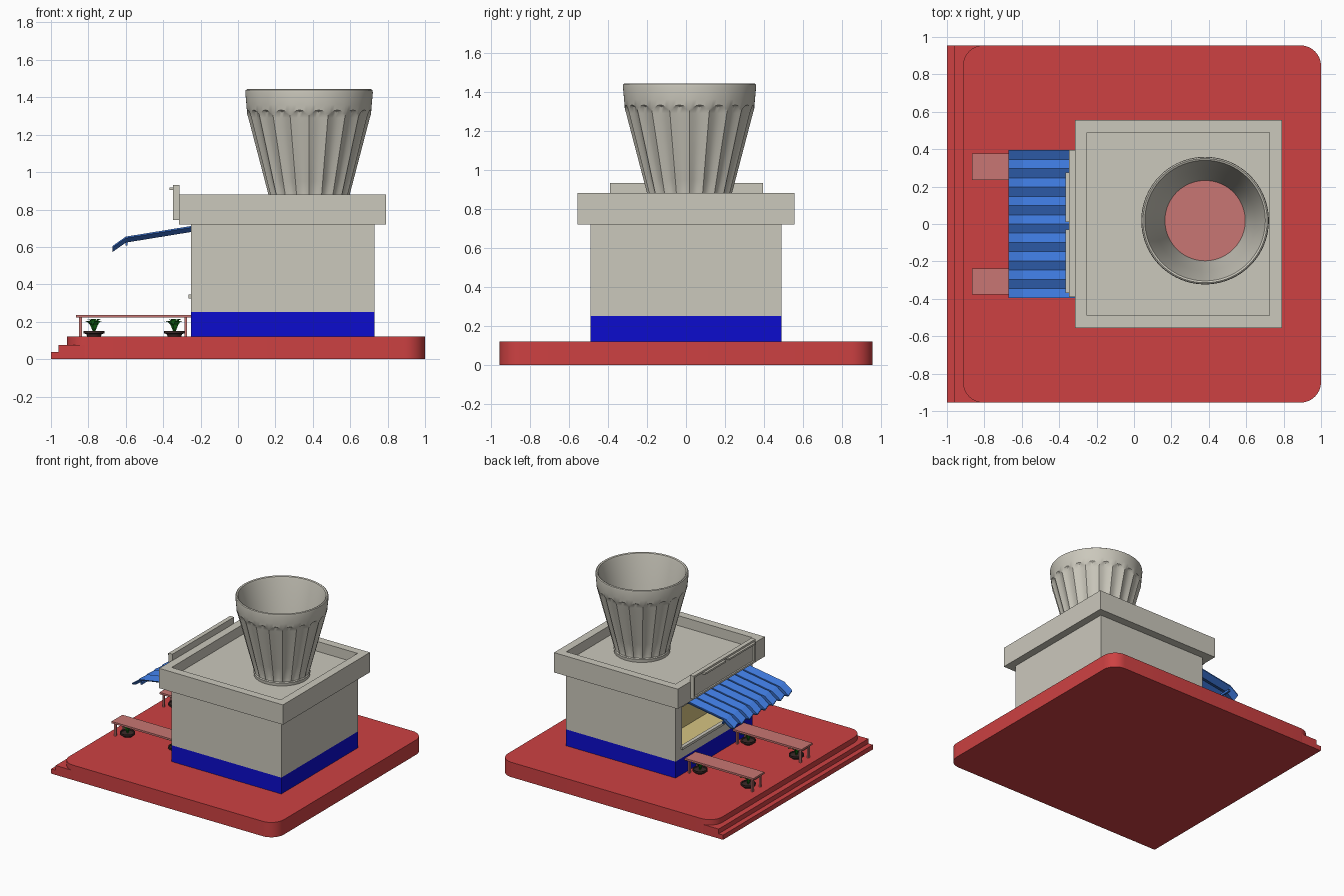
import bpy, bmesh, math
from math import sin, cos, pi

if "Cube" in bpy.data.objects:
    bpy.data.objects.remove(bpy.data.objects["Cube"])


def material(name, rgb):
    m = bpy.data.materials.new(name)
    lin = [((c / 255 + 0.055) / 1.055) ** 2.4 if c > 10 else c / 255 / 12.92 for c in rgb]
    m.diffuse_color = (*lin, 1)
    m.use_nodes = True
    m.node_tree.nodes["Principled BSDF"].inputs["Base Color"].default_value = m.diffuse_color
    return m


RED = material("red", (205, 65, 66))
STONE = material("stone_grey", (203, 200, 188))
BLUE = material("deep_blue", (12, 12, 205))
AWNING = material("awning_blue", (60, 118, 215))
TAN = material("tan", (214, 196, 130))
PINK = material("dusty_pink", (200, 118, 115))
POT = material("dark_brown", (60, 42, 40))
GREEN = material("leaf_green", (25, 125, 25))


def mesh_object(name, verts, faces, mat, smooth=None):
    me = bpy.data.meshes.new(name)
    me.from_pydata(verts, [], faces)
    bm = bmesh.new()
    bm.from_mesh(me)
    bmesh.ops.recalc_face_normals(bm, faces=bm.faces)
    bm.to_mesh(me)
    bm.free()
    me.materials.append(mat)
    ob = bpy.data.objects.new(name, me)
    bpy.context.collection.objects.link(ob)
    if smooth:
        bpy.ops.object.select_all(action='DESELECT')
        ob.select_set(True)
        bpy.context.view_layer.objects.active = ob
        bpy.ops.object.shade_smooth_by_angle(angle=math.radians(smooth))
    return ob


def prism(name, outline, z0, z1, mat, smooth=None):
    n = len(outline)
    verts = [(x, y, z) for z in (z0, z1) for x, y in outline]
    faces = [tuple(range(n)), tuple(range(n, 2 * n))]
    faces += [(i, (i + 1) % n, n + (i + 1) % n, n + i) for i in range(n)]
    return mesh_object(name, verts, faces, mat, smooth)


def box(name, x0, x1, y0, y1, z0, z1, mat):
    return prism(name, [(x0, y0), (x1, y0), (x1, y1), (x0, y1)], z0, z1, mat)


def loft(name, rings, mat, smooth=None, caps=True):
    n = len(rings[0])
    verts = [v for r in rings for v in r]
    faces = [(k * n + i, k * n + (i + 1) % n, (k + 1) * n + (i + 1) % n, (k + 1) * n + i)
             for k in range(len(rings) - 1) for i in range(n)]
    if caps:
        faces += [tuple(range(n)), tuple(range(len(verts) - n, len(verts)))]
    return mesh_object(name, verts, faces, mat, smooth)


def circle(cx, cy, z, r, n):
    return [(cx + r * cos(2 * pi * i / n), cy + r * sin(2 * pi * i / n), z) for i in range(n)]


# Rounded ground slab and two front steps
R = 0.11
outline = []
for cx, cy, a in ((1 - R, 0.955 - R, 0), (-0.915 + R, 0.955 - R, 90),
                  (-0.915 + R, -0.955 + R, 180), (1 - R, -0.955 + R, 270)):
    for i in range(9):
        t = math.radians(a + i * 90 / 8)
        outline.append((cx + R * cos(t), cy + R * sin(t)))
prism("ground_slab", outline, 0, 0.12, RED, 30)
box("lower_step", -1, -0.82, -0.955, 0.955, 0, 0.038, RED)
box("upper_step", -0.96, -0.82, -0.955, 0.955, 0, 0.076, RED)

# Building: blue plinth, walls around the serving window
W = 0.49
box("blue_plinth", -0.25, 0.73, -W, W, 0.12, 0.252, BLUE)
box("rear_wall_block", -0.05, 0.73, -W, W, 0.252, 0.72, STONE)
box("window_bottom_wall", -0.25, -0.05, -W, W, 0.252, 0.33, STONE)
box("window_lintel", -0.25, -0.05, -W, W, 0.66, 0.72, STONE)
for s, side in ((1, "left"), (-1, "right")):
    y0, y1 = sorted((s * 0.41, s * W))
    box(side + "_window_jamb", -0.25, -0.05, y0, y1, 0.33, 0.66, STONE)
    y0, y1 = sorted((s * 0.41, s * 0.404))
    box(side + "_window_lining", -0.235, -0.05, y0, y1, 0.33, 0.66, TAN)
box("window_back_panel", -0.058, -0.05, -0.41, 0.41, 0.33, 0.66, TAN)
box("window_floor_lining", -0.235, -0.05, -0.41, 0.41, 0.33, 0.336, TAN)
box("window_sill", -0.265, -0.235, -0.42, 0.42, 0.325, 0.345, STONE)

# Flat roof with parapet
box("roof_deck", -0.315, 0.79, -0.555, 0.555, 0.72, 0.80, STONE)
for s, side in ((1, "left"), (-1, "right")):
    y0, y1 = sorted((s * W, s * 0.555))
    box(side + "_parapet", -0.315, 0.79, y0, y1, 0.80, 0.88, STONE)
box("front_parapet", -0.315, -0.25, -W, W, 0.80, 0.88, STONE)
box("rear_parapet", 0.725, 0.79, -W, W, 0.80, 0.88, STONE)

# Plain sign board with raised border and a ledge in two lengths
box("sign_board", -0.335, -0.312, -0.39, 0.395, 0.745, 0.932, STONE)
for z in (0.745, 0.917):
    box("sign_border_rail", -0.347, -0.33, -0.39, 0.395, z, z + 0.015, STONE)
for y in (-0.39, 0.38):
    box("sign_border_post", -0.347, -0.33, y, y + 0.015, 0.76, 0.917, STONE)
for y0, y1 in ((-0.37, -0.03), (0.01, 0.275)):
    box("sign_ledge", -0.365, -0.334, y0, y1, 0.903, 0.917, STONE)

# Folded corrugated awning
path = [(-0.25, 0.700), (-0.60, 0.643), (-0.672, 0.592)]
N = 16
verts, faces = [], []
for dz in (0, -0.008):
    for x, z in path:
        for j in range(N + 1):
            verts.append((x, -0.395 + 0.79 * j / N, z + dz + (0.012 if j % 2 == 0 else -0.012)))
S, L = N + 1, 3 * (N + 1)
for k in range(2):
    for j in range(N):
        q = (k * S + j, k * S + j + 1, (k + 1) * S + j + 1, (k + 1) * S + j)
        faces += [q, tuple(v + L for v in q)]
    for j in (0, N):
        a, b = k * S + j, (k + 1) * S + j
        faces.append((a, b, b + L, a + L))
for k in (0, 2):
    for j in range(N):
        a = k * S + j
        faces.append((a, a + 1, a + 1 + L, a + L))
mesh_object("corrugated_awning", verts, faces, AWNING)
box("awning_support_bar", -0.602, -0.59, -0.385, 0.385, 0.608, 0.625, AWNING)

# Fluted cup on the roof
CX, CY, FL, SEG = 0.38, 0.018, 20, 6
n = FL * SEG


def fluted(z, r, depth):
    ring = []
    for i in range(n):
        t = (i % SEG) / SEG
        rr = r - depth * sin(pi * t)
        a = 2 * pi * i / n
        ring.append((CX + rr * cos(a), CY + rr * sin(a), z))
    return ring


rings = [circle(CX, CY, 0.80, 0.205, n), circle(CX, CY, 0.825, 0.208, n), fluted(0.832, 0.205, 0.004)]
for z in (0.86, 0.95, 1.05, 1.15, 1.25, 1.29):
    rings.append(fluted(z, 0.212 + (z - 0.86) * 0.262, 0.014))
# arched flute tops: the ring rises in the middle of each flute
rings.append([(x, y, 1.30 + 0.022 * sin(pi * (i % SEG) / SEG))
              for i, (x, y, z) in enumerate(fluted(1.31, 0.328, 0.010))])
rings.append([(x, y, 1.31 + 0.022 * sin(pi * (i % SEG) / SEG))
              for i, (x, y, z) in enumerate(circle(CX, CY, 1.32, 0.331, n))])
for z, r in ((1.36, 0.335), (1.425, 0.341), (1.438, 0.339), (1.443, 0.332), (1.438, 0.322),
             (1.42, 0.316), (1.2, 0.268), (0.955, 0.214), (0.95, 0.205)):
    rings.append(circle(CX, CY, z, r, n))
loft("fluted_cup", rings, STONE, 35)
prism("cup_filling", [p[:2] for p in circle(CX, CY, 0, 0.215, 48)], 0.951, 0.958, PINK)


# Potted plant: tapered pot with arching leaves
def plant(x, y):
    loft("plant_pot", [circle(x, y, 0.12, 0.036, 16), circle(x, y, 0.135, 0.042, 16),
                       circle(x, y, 0.137, 0.056, 16), circle(x, y, 0.15, 0.056, 16),
                       circle(x, y, 0.15, 0.048, 16), circle(x, y, 0.143, 0.046, 16)], POT, 30)
    v, f = [], []
    for k in range(9):
        a = 2 * pi * k / 9 + 0.2
        reach, top = (0.065, 0.205) if k % 2 else (0.04, 0.215)
        b = len(v)
        for t, w in ((0, 0.006), (0.35, 0.013), (0.7, 0.012), (1, 0.001)):
            d = reach * t ** 1.3
            z = 0.143 + (top - 0.143) * sin(t * 2.0) / sin(pi / 2)
            for s in (-1, 1):
                v.append((x + d * cos(a) - s * w * sin(a), y + d * sin(a) + s * w * cos(a), z))
        f += [(b + 2 * i, b + 2 * i + 1, b + 2 * i + 3, b + 2 * i + 2) for i in range(3)]
    mesh_object("plant_leaves", v, f, GREEN)


# Two benches with legs, plants underneath
for yc in (0.306, -0.308):
    box("bench_top", -0.865, -0.252, yc - 0.07, yc + 0.07, 0.222, 0.237, PINK)
    for x in (-0.85, -0.287):
        for y in (yc - 0.058, yc + 0.043):
            box("bench_leg", x, x + 0.015, y, y + 0.015, 0.12, 0.222, PINK)
        box("bench_crossbar", x, x + 0.015, yc - 0.05, yc + 0.05, 0.205, 0.222, PINK)
    for x in (-0.77, -0.34):
        plant(x, yc)
